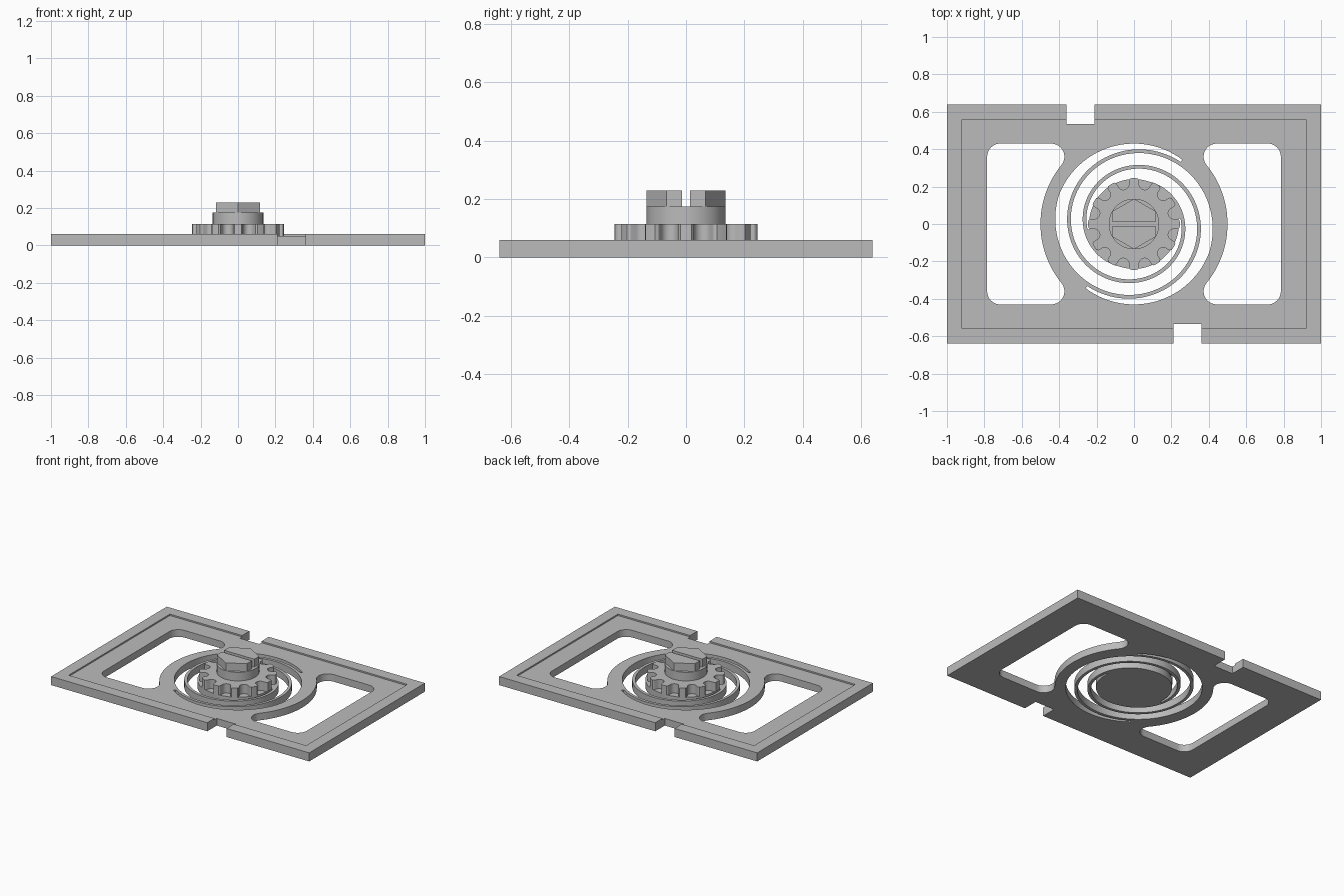
import bpy
import bmesh
from math import sin, cos, radians, sqrt, atan2, degrees

if "Cube" in bpy.data.objects:
    bpy.data.objects.remove(bpy.data.objects["Cube"])

grey = bpy.data.materials.new("plain grey")
grey.use_nodes = True
grey.diffuse_color = (0.5, 0.5, 0.5, 1)
grey.node_tree.nodes["Principled BSDF"].inputs["Base Color"].default_value = (0.5, 0.5, 0.5, 1)


def polar(r, a, cx=0, cy=0):
    return (cx + r * cos(radians(a)), cy + r * sin(radians(a)))


def arc(cx, cy, r, a0, a1, n=10):
    return [polar(r, a0 + (a1 - a0) * i / n, cx, cy) for i in range(n + 1)]


def rotate_half(points):
    return [(-x, -y) for x, y in points]


def slab(name, loops, z0, z1, chamfer=0, keep_sharp=lambda edge: False):
    """Extrude an outline with optional holes between two heights."""
    bm = bmesh.new()
    for loop in loops:
        vs = [bm.verts.new((x, y, z0)) for x, y in loop]
        for a, b in zip(vs, vs[1:] + vs[:1]):
            bm.edges.new((a, b))
    if len(loops) == 1:
        bm.faces.new(list(bm.verts))
    else:
        bmesh.ops.triangle_fill(bm, edges=bm.edges[:], use_beauty=True, normal=(0, 0, 1))
    out = bmesh.ops.extrude_face_region(bm, geom=bm.faces[:])["geom"]
    for v in out:
        if isinstance(v, bmesh.types.BMVert):
            v.co.z = z1
    bmesh.ops.recalc_face_normals(bm, faces=bm.faces[:])
    if chamfer:
        rim = [e for e in bm.edges
               if all(v.co.z == z1 for v in e.verts) and not keep_sharp(e)]
        bmesh.ops.bevel(bm, geom=rim, offset=chamfer, segments=1, affect='EDGES')
    mesh = bpy.data.meshes.new(name)
    bm.to_mesh(mesh)
    bm.free()
    mesh.materials.append(grey)
    obj = bpy.data.objects.new(name, mesh)
    bpy.context.collection.objects.link(obj)
    return obj


def activate(obj):
    bpy.ops.object.select_all(action='DESELECT')
    obj.select_set(True)
    bpy.context.view_layer.objects.active = obj


# Plate outline with two edge notches
side = [(-1, 0.64), (-0.36, 0.64), (-0.36, 0.535), (-0.21, 0.535), (-0.21, 0.64), (1, 0.64)]
outline = side + rotate_half(side)

# Rounded windows that curve around the central ring
ring, fillet, top = 0.5, 0.07, 0.43
cy = top - fillet
cx = -sqrt((ring + fillet) ** 2 - cy ** 2)
tilt = degrees(atan2(cy, -cx))
left = -0.785 + fillet
window = (arc(cx, cy, fillet, 90, -tilt)
          + arc(0, 0, ring, 180 - tilt, 180 + tilt, 24)[1:-1]
          + arc(cx, -cy, fillet, tilt, -90)
          + arc(left, -cy, fillet, 270, 180)
          + arc(left, cy, fillet, 180, 90))

# Spiral slots that leave two spring arms between ring and hub
HOLE, HUB, HALF = 0.43, 0.24, 0.01


def arm(a):
    return HOLE - 0.0417 * a / 90


angles = [53 + (547 - 53) * i / 130 for i in range(131)]
slot = [polar(min(HOLE, arm(a - 180) - HALF), a) for a in angles]
slot += [polar(max(HUB, arm(a) + HALF), a) for a in reversed(angles)]

plate = slab("spring_plate",
             [outline, window, rotate_half(window), slot, rotate_half(slot)], 0, 0.06)

# Shallow pocket that leaves a raised border
w, d = 0.92, 0.56
pocket = slab("pocket_cutter", [[(-w, -d), (w, -d), (w, d), (-w, d)]], 0.05, 0.1)
pocket.hide_render = True
cut = plate.modifiers.new("pocket", 'BOOLEAN')
cut.operation = 'DIFFERENCE'
cut.solver = 'EXACT'
cut.object = pocket
activate(plate)
bpy.ops.object.modifier_apply(modifier=cut.name)
bpy.data.objects.remove(pocket)

# Scalloped wheel
wheel_outline = []
for k in range(12):
    a = 15 + 30 * k
    valley = arc(*polar(0.22, a), 0.03, a - 90, a - 270, 10)
    wheel_outline += [polar(0.237, a - 8.6)] + valley + [polar(0.237, a + 8.6)]
    wheel_outline += arc(0, 0, 0.245, a + 10.5, a + 19.5, 4)
wheel = slab("scalloped_wheel", [wheel_outline], 0.05, 0.115)

# Round shaft
shaft = slab("shaft", [arc(0, 0, 0.135, 0, 360, 64)[:-1]], 0.115, 0.175)

# Slotted hexagonal head in two halves
gap, flat = 0.014, 0.135 * cos(radians(30))
half = [(flat, gap), (flat, 0.0675), (0, 0.135), (-flat, 0.0675), (-flat, gap)]
for name, pts in (("head_back", half), ("head_front", rotate_half(half))):
    slab(name, [pts], 0.175, 0.23, 0.007,
         lambda e: all(abs(v.co.y) < gap + 0.001 for v in e.verts))

# Smooth the curved walls
for obj in (plate, wheel, shaft):
    activate(obj)
    bpy.ops.object.shade_smooth_by_angle(angle=radians(30))
